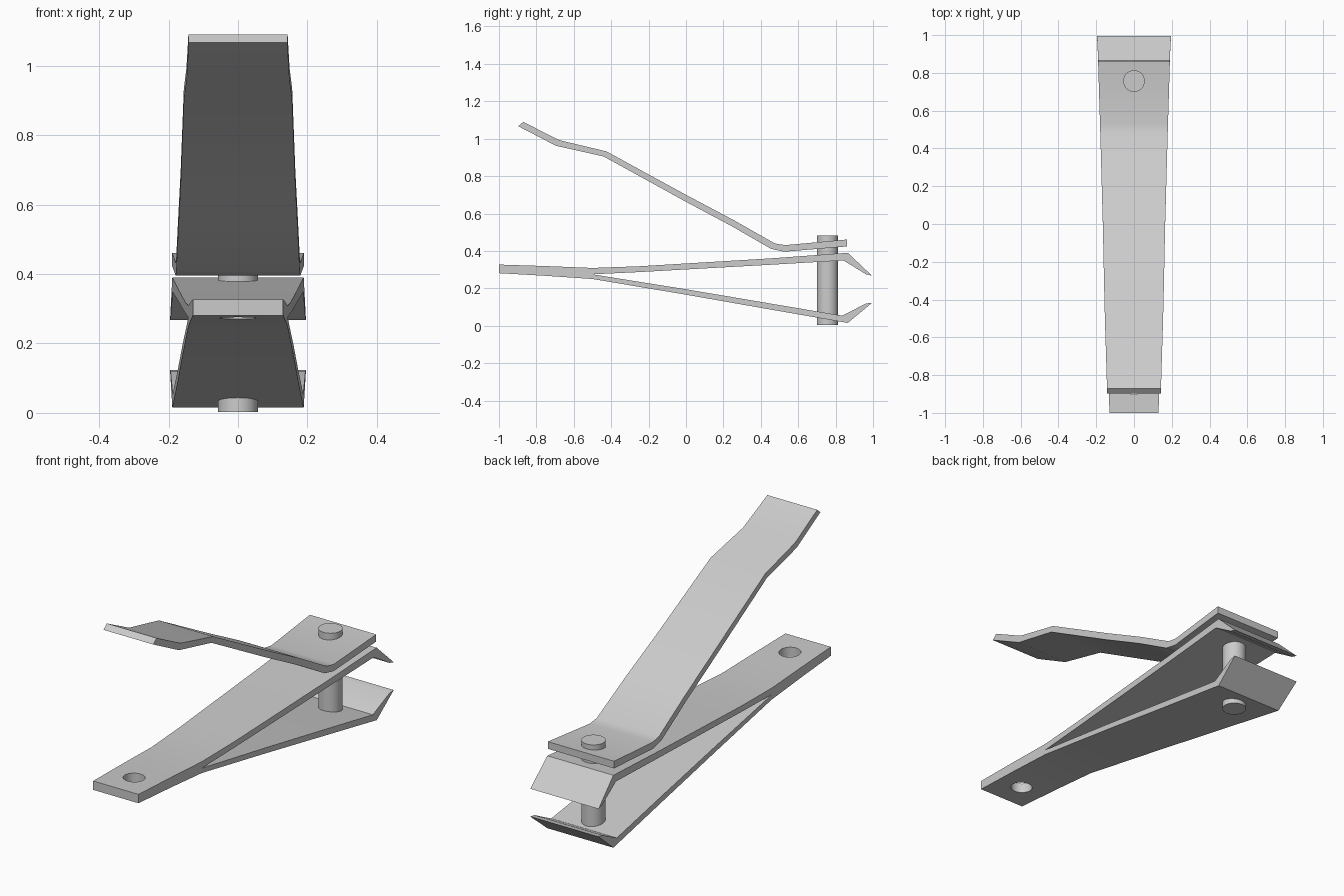
import bpy, bmesh, math

if "Cube" in bpy.data.objects:
    bpy.data.objects.remove(bpy.data.objects["Cube"])


def width_at(y, table):
    """Half width at y, interpolated from (y, half width) pairs."""
    for (y0, w0), (y1, w1) in zip(table, table[1:]):
        if y <= y1:
            return w0 + (w1 - w0) * (y - y0) / (y1 - y0)
    return table[-1][1]


def plate(name, strips, table):
    """Bent sheet: each strip is a list of (top, bottom) points in the YZ plane."""
    bm = bmesh.new()
    for strip in strips:
        rows = [[bm.verts.new((0, *p)) for p in pair] for pair in strip]
        for (t0, b0), (t1, b1) in zip(rows, rows[1:]):
            bm.faces.new((t0, t1, b1, b0))
    bmesh.ops.remove_doubles(bm, verts=bm.verts, dist=1e-5)
    left = list(bm.verts)
    ext = bmesh.ops.extrude_face_region(bm, geom=list(bm.faces), use_keep_orig=True)
    right = [g for g in ext["geom"] if isinstance(g, bmesh.types.BMVert)]
    for verts, side in ((left, -1), (right, 1)):
        for v in verts:
            v.co.x = side * width_at(v.co.y, table)
    bmesh.ops.recalc_face_normals(bm, faces=bm.faces)
    me = bpy.data.meshes.new(name)
    bm.to_mesh(me)
    bm.free()
    ob = bpy.data.objects.new(name, me)
    bpy.context.collection.objects.link(ob)
    return ob


def cylinder(name, y, r, z0, z1):
    bpy.ops.mesh.primitive_cylinder_add(vertices=48, radius=r, depth=z1 - z0,
                                        location=(0, y, (z0 + z1) / 2))
    ob = bpy.context.object
    ob.name = name
    return ob


def smooth(ob):
    bpy.ops.object.select_all(action='DESELECT')
    ob.select_set(True)
    bpy.context.view_layer.objects.active = ob
    bpy.ops.object.shade_smooth_by_angle(angle=math.radians(30))


# forked jaws, joined along the stem
mid = [(-1, .302), (-.75, .29), (-.5, .275)]
upper = [((-1, .327), mid[0]), ((-.75, .319), mid[1]), ((-.5, .309), mid[2]),
         ((-.25, .318), (-.25, .287)), ((0, .333), (0, .301)),
         ((.45, .360), (.45, .326)), ((.865, .39), (.842, .349)),
         ((.995, .267), (.963, .275))]
lower = [(mid[0], (-1, .281)), (mid[1], (-.75, .267)), (mid[2], (-.5, .25)),
         ((-.25, .235), (-.25, .208)), ((0, .195), (0, .166)),
         ((.45, .119), (.45, .087)), ((.835, .054), (.865, .015)),
         ((.963, .119), (.995, .123))]
jaws = plate("jaws", [upper, lower],
             [(-1, .13), (-.5, .143), (0, .16), (.5, .176), (.86, .189), (1, .196)])

# chain hole through the stem
cutter = cylinder("hole_cutter", -.85, .052, .1, .5)
cutter.hide_render = True
cut = jaws.modifiers.new("hole", 'BOOLEAN')
cut.operation = 'DIFFERENCE'
cut.solver = 'EXACT'
cut.object = cutter
bpy.context.view_layer.objects.active = jaws
bpy.ops.object.modifier_apply(modifier="hole")
bpy.data.objects.remove(cutter)
smooth(jaws)

# bent lever
lever = plate("lever", [[
    ((-.87, 1.09), (-.897, 1.067)), ((-.68, .993), (-.695, .962)),
    ((-.425, .932), (-.44, .905)), ((0, .70), (-.01, .668)),
    ((.26, .562), (.245, .532)), ((.475, .44), (.455, .411)),
    ((.53, .431), (.525, .396)), ((.86, .461), (.86, .424))]],
    [(-.9, .142), (-.43, .156), (0, .165), (.5, .179), (.86, .19)])
smooth(lever)

# pin
smooth(cylinder("pin", .757, .057, .003, .482))
